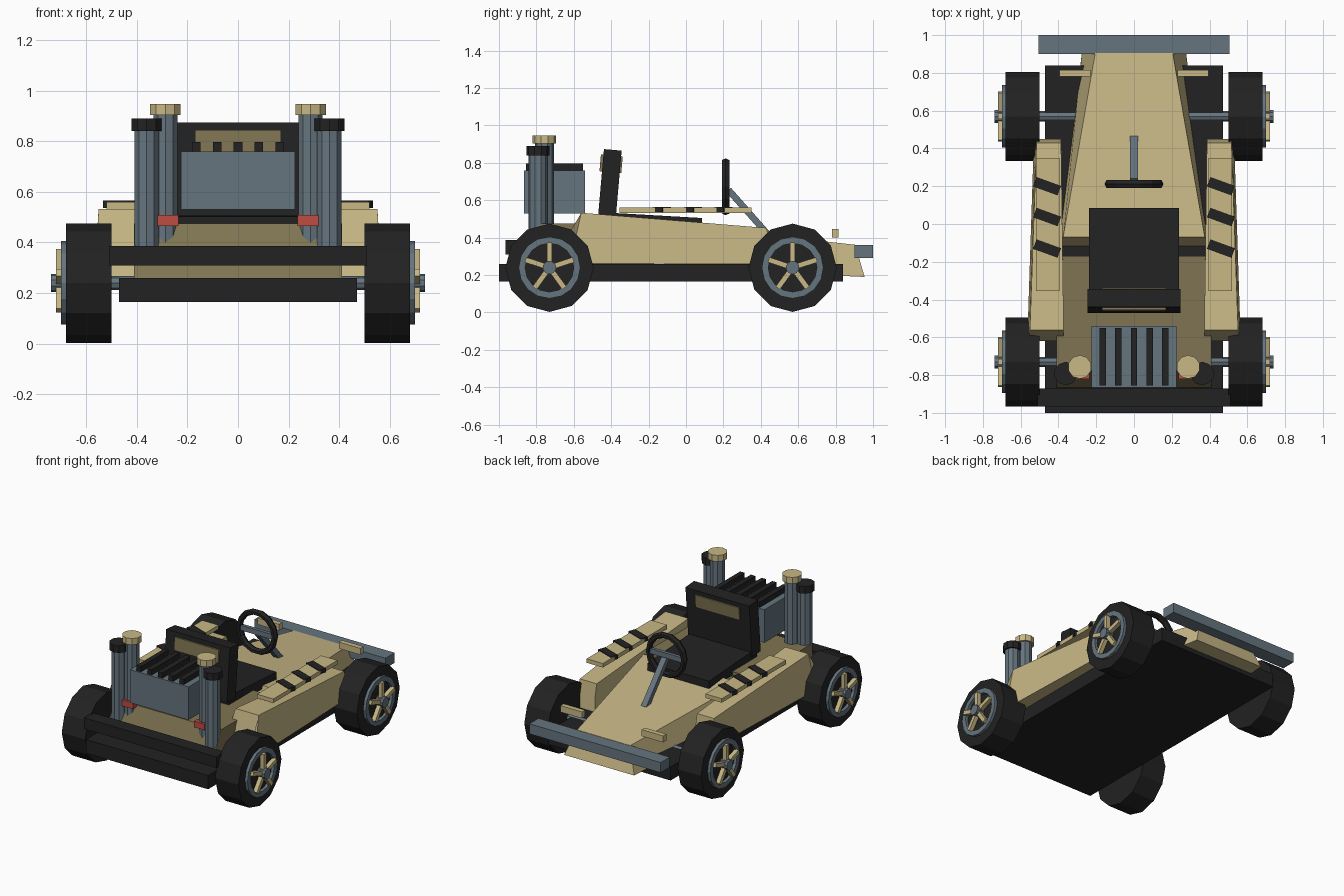
import bpy, bmesh, math
from mathutils import Matrix, Vector

if "Cube" in bpy.data.objects:
    bpy.data.objects.remove(bpy.data.objects["Cube"])


def material(name, rgb):
    def lin(c):
        c /= 255
        return c / 12.92 if c <= 0.04045 else ((c + 0.055) / 1.055) ** 2.4
    m = bpy.data.materials.new(name)
    m.diffuse_color = [lin(c) for c in rgb] + [1]
    m.use_nodes = True
    m.node_tree.nodes["Principled BSDF"].inputs["Base Color"].default_value = m.diffuse_color
    return m


TAN = material("tan paint", (200, 184, 134))
OLIVE = material("dark tan paint", (127, 116, 82))
STEEL = material("blue grey metal", (102, 117, 127))
BLACK = material("black rubber", (34, 34, 34))
RED = material("red lamp", (190, 76, 66))


def finish(name, bm, mat):
    bmesh.ops.recalc_face_normals(bm, faces=bm.faces)
    me = bpy.data.meshes.new(name)
    bm.to_mesh(me)
    bm.free()
    me.materials.append(mat)
    ob = bpy.data.objects.new(name, me)
    bpy.context.collection.objects.link(ob)
    return ob


def box(name, mat, x, y, z, rot=None):
    """Box from ranges; rot = (degrees, axis) about its centre."""
    c = Vector([(a + b) / 2 for a, b in (x, y, z)])
    size = [abs(b - a) for a, b in (x, y, z)]
    m = Matrix.Translation(c)
    if rot:
        m = m @ Matrix.Rotation(math.radians(rot[0]), 4, rot[1])
    bm = bmesh.new()
    bmesh.ops.create_cube(bm, size=1, matrix=m @ Matrix.Diagonal((*size, 1)))
    return finish(name, bm, mat)


def rod(name, mat, a, b, r, n):
    """Cylinder between two points."""
    a, b = Vector(a), Vector(b)
    m = Matrix.Translation((a + b) / 2) @ (b - a).to_track_quat('Z', 'Y').to_matrix().to_4x4()
    bm = bmesh.new()
    bmesh.ops.create_cone(bm, cap_ends=True, segments=n, radius1=r, radius2=r,
                          depth=(b - a).length, matrix=m)
    return finish(name, bm, mat)


def ring(name, mat, profile, n, m):
    """Closed (radius, height) profile swept round local z."""
    bm = bmesh.new()
    loops = [[bm.verts.new(m @ Vector((r * math.cos(t), r * math.sin(t), h))) for r, h in profile]
             for t in (2 * math.pi * i / n for i in range(n))]
    k = len(profile)
    for i in range(n):
        p, q = loops[i], loops[(i + 1) % n]
        for j in range(k):
            bm.faces.new((p[j], p[(j + 1) % k], q[(j + 1) % k], q[j]))
    return finish(name, bm, mat)


def loft(name, mat, sections):
    """Skin equal-length sections and cap both ends."""
    bm = bmesh.new()
    loops = [[bm.verts.new(p) for p in s] for s in sections]
    k = len(loops[0])
    for p, q in zip(loops, loops[1:]):
        for j in range(k):
            bm.faces.new((p[j], p[(j + 1) % k], q[(j + 1) % k], q[j]))
    bm.faces.new(loops[0])
    bm.faces.new(loops[-1])
    return finish(name, bm, mat)


# Floor and bumpers
box("floor_pan", BLACK, (-.47, .47), (-1, .84), (.165, .26))
box("rear_bumper", BLACK, (-.51, .51), (-.965, -.87), (.31, .387))
box("front_bumper", STEEL, (-.505, .505), (.9, 1), (.29, .36))

# Wedge nose: (y, z, half width) for bottom and top at each end
loft("nose", TAN, [
    [(-b, yb, zb), (b, yb, zb), (t, yt, zt), (-t, yt, zt)]
    for b, yb, zb, t, yt, zt in ((.4, -.12, .24, .375, -.07, .47),
                                 (.27, .955, .19, .205, .905, .362))])

# Engine deck with sloping back
loft("engine_deck", OLIVE, [
    [(x, -.87, .25), (x, -.17, .25), (x, -.17, .475), (x, -.775, .475)] for x in (-.41, .41)])

# Engine with cooling fins
box("engine", STEEL, (-.225, .225), (-.865, -.54), (.53, .76))
for i in range(5):
    x = (i - 2) * .0825
    box("engine_fin", BLACK, (x - .017, x + .017), (-.855, -.55), (.755, .797))

# Seat
loft("seat_cushion", BLACK, [
    [(x, -.44, .46), (x, .085, .44), (x, .085, .505), (x, -.44, .535)] for x in (-.237, .237)])
box("seat_back", BLACK, (-.245, .245), (-.455, -.36), (.5, .87), (-5, 'X'))
box("seat_back_panel", OLIVE, (-.17, .17), (-.459, -.342), (.75, .84), (-5, 'X'))

# Steering wheel, crossbar and column
hexa = [(.136 + .02 * math.cos(i * math.pi / 3), .024 * math.sin(i * math.pi / 3)) for i in range(6)]
ring("steering_wheel", BLACK, hexa, 14,
     Matrix.Translation((0, .212, .672)) @ Matrix.Rotation(math.pi / 2, 4, 'X'))
box("steering_crossbar", STEEL, (-.13, .13), (.2, .224), (.655, .69))
box("steering_column", STEEL, (-.02, .02), (.17, .51), (.51, .545), (-48.5, 'X'))

for y in (-.73, .57):
    rod("axle", STEEL, (-.7, y, .24), (.7, y, .24), .027, 8)

for s in (-1, 1):
    def sx(a, b):
        return (s * a, s * b)

    # Side pod: sections from rear to front
    loft("side_pod", TAN, [
        [(s * i, y0, .262), (s * o, y0, .262), (s * (o - .008), y0, zm),
         (s * (o - .014), y1, zt), (s * i, y1, zt), (s * i, y0, zm)]
        for i, o, y0, y1, zm, zt in ((.372, .565, -.62, -.56, .43, .533),
                                     (.386, .53, .45, .43, .36, .452))])
    # Pod top plate with slanted stripes
    box("pod_plate", TAN, sx(.395, .52), (-.355, .35), (.532, .56))
    for y in (.2, .037, -.13):
        box("pod_stripe", BLACK, sx(.391, .529), (y - .027, y + .027), (.536, .565), (-20, 'Z'))

    # Exhaust stacks with caps
    rod("inner_exhaust", STEEL, (s * .287, -.757, .4), (s * .287, -.757, .905), .05, 10)
    rod("inner_exhaust_cap", TAN, (s * .287, -.757, .903), (s * .287, -.757, .947), .063, 10)
    rod("outer_exhaust", STEEL, (s * .361, -.792, .3), (s * .361, -.792, .845), .051, 10)
    rod("outer_exhaust_cap", BLACK, (s * .361, -.792, .84), (s * .361, -.792, .89), .062, 10)

    # Lamps
    box("tail_lamp", RED, sx(.235, .318), (-.82, -.78), (.465, .508))
    box("front_marker", TAN, sx(.23, .395), (.78, .815), (.4, .445))

    # Wheels
    for y in (-.73, .57):
        c = Vector((0, y, .24))
        rod("tyre", BLACK, (s * .5, y, .239), (s * .68, y, .239), .236, 12)
        ring("wheel_rim", STEEL, [(.13, 0), (.165, 0), (.165, .022), (.13, .022)], 16,
             Matrix.Translation((s * .678 if s > 0 else -.7, y, .24)) @ Matrix.Rotation(math.pi / 2, 4, 'Y'))
        rod("wheel_hub", STEEL, (s * .67, y, .24), (s * .738, y, .24), .036, 10)
        for k in range(5):
            sp = box("wheel_spoke", TAN, sx(.69, .72), (-.014, .014), (.02, .135))
            sp.data.transform(Matrix.Translation(c) @ Matrix.Rotation(k * math.tau / 5, 4, 'X'))
